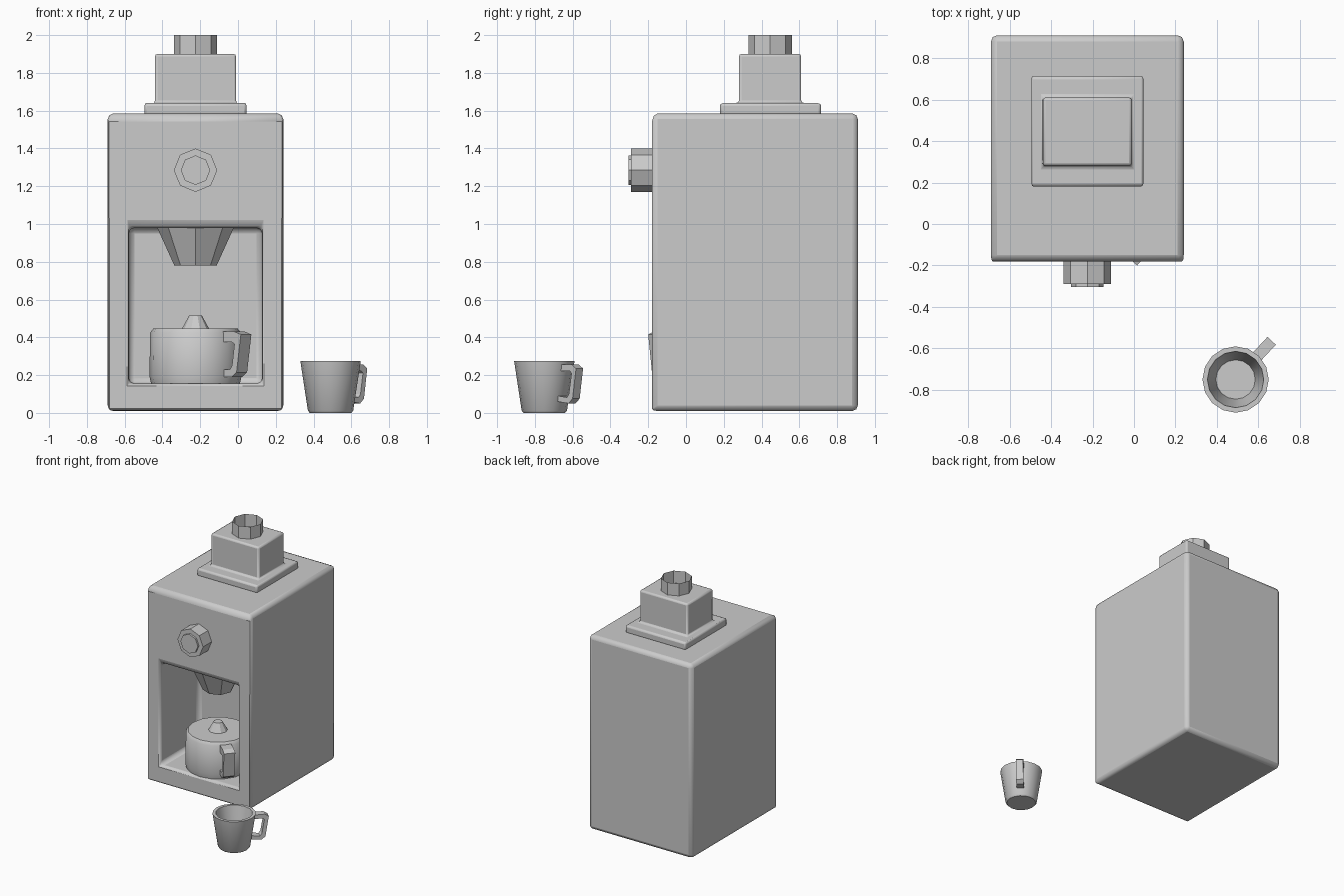
import bpy, bmesh
from math import cos, sin, pi, radians
from mathutils import Vector, Matrix

if "Cube" in bpy.data.objects:
    bpy.data.objects.remove(bpy.data.objects["Cube"])


def finish(name, bm, bevel=0, segments=2, smooth=None, matrix=None):
    bmesh.ops.recalc_face_normals(bm, faces=bm.faces)
    if matrix:
        bm.transform(matrix)
    mesh = bpy.data.meshes.new(name)
    bm.to_mesh(mesh)
    bm.free()
    ob = bpy.data.objects.new(name, mesh)
    bpy.context.collection.objects.link(ob)
    if bevel:
        mod = ob.modifiers.new("bevel", 'BEVEL')
        mod.width, mod.segments, mod.limit_method = bevel, segments, 'ANGLE'
    if smooth:
        bpy.ops.object.select_all(action='DESELECT')
        ob.select_set(True)
        bpy.context.view_layer.objects.active = ob
        bpy.ops.object.shade_smooth_by_angle(angle=radians(smooth))
    return ob


def stepped_box(name, lo, hi, normal, in_lo, in_hi, offset, bevel):
    """Box with a rectangle on one face pushed in or pulled out."""
    lo, hi, n = Vector(lo), Vector(hi), Vector(normal)
    mid = (lo + hi) / 2
    bm = bmesh.new()
    bmesh.ops.create_cube(bm, size=1)
    bm.transform(Matrix.Translation(mid) @ Matrix.Diagonal((*(hi - lo), 1)))
    bm.normal_update()
    face = max(bm.faces, key=lambda f: f.normal.dot(n))
    bmesh.ops.inset_region(bm, faces=[face], thickness=0.02)
    for v in face.verts:
        for i in range(3):
            if not n[i]:
                v.co[i] = in_lo[i] if v.co[i] < mid[i] else in_hi[i]
    new = bmesh.ops.extrude_discrete_faces(bm, faces=[face])["faces"][0]
    bmesh.ops.translate(bm, verts=new.verts, vec=n * offset)
    return finish(name, bm, bevel, smooth=35)


def lathe(name, profile, sides, matrix, caps=True, smooth=None):
    """Spin (radius, height) points around local z."""
    bm = bmesh.new()
    rings = [[bm.verts.new((r * cos(2 * pi * k / sides), r * sin(2 * pi * k / sides), z))
              for k in range(sides)] for r, z in profile]
    for a, b in zip(rings, rings[1:]):
        for k in range(sides):
            j = (k + 1) % sides
            bm.faces.new((a[k], a[j], b[j], b[k]))
    if caps:
        bm.faces.new(rings[0])
        bm.faces.new(rings[-1])
    return finish(name, bm, smooth=smooth, matrix=matrix)


def handle(name, outer, inner, width, matrix):
    """Band between two (radius, height) paths, given a thickness."""
    bm = bmesh.new()
    w = width / 2
    secs = [[bm.verts.new(p) for p in ((o[0], -w, o[1]), (o[0], w, o[1]),
                                       (i[0], w, i[1]), (i[0], -w, i[1]))]
            for o, i in zip(outer, inner)]
    for a, b in zip(secs, secs[1:]):
        for k in range(4):
            j = (k + 1) % 4
            bm.faces.new((a[k], a[j], b[j], b[k]))
    bm.faces.new(secs[0])
    bm.faces.new(secs[-1])
    return finish(name, bm, matrix=matrix)


def at(x, y, z, turn=0, axis='Z'):
    return Matrix.Translation((x, y, z)) @ Matrix.Rotation(radians(turn), 4, axis)


CX = -0.225

# housing with the brewing recess in the front
stepped_box("housing", (-0.69, -0.18, 0.01), (0.24, 0.91, 1.585), (0, -1, 0),
            (-0.578, 0, 0.155), (0.128, 0, 0.98), -0.5, 0.03)

# hopper plate and box on the top
stepped_box("hopper", (-0.495, 0.18, 1.575), (0.045, 0.715, 1.64), (0, 0, 1),
            (-0.44, 0.28, 0), (-0.01, 0.61, 0), 0.26, 0.014)

# open filler tube
lathe("filler_tube", [(0.115, 1.895), (0.115, 2.0)], 8, at(CX, 0.445, 0), caps=False)

# front dial, axis pointing forward
lathe("dial", [(0.115, 0), (0.115, 0.115), (0.078, 0.115), (0.078, 0.13)], 8,
      at(CX, -0.175, 1.285, 90, 'X'))

# filter funnel under the recess roof
lathe("filter_funnel", [(0.112, 0.78), (0.212, 1.0)], 8, at(CX, 0.065, 0))

# coffee pot with lid and knob
lathe("pot", [(0.235, 0.155), (0.244, 0.195), (0.24, 0.425), (0.222, 0.448)], 16,
      at(CX, 0.065, 0), smooth=40)
lathe("pot_lid_knob", [(0.072, 0.446), (0.034, 0.515)], 10, at(CX, 0.065, 0))
handle("pot_handle",
       [(0.2, 0.43), (0.31, 0.43), (0.355, 0.415), (0.325, 0.215), (0.29, 0.19), (0.2, 0.19)],
       [(0.2, 0.375), (0.29, 0.375), (0.31, 0.365), (0.293, 0.25), (0.28, 0.23), (0.2, 0.23)],
       0.085, at(CX, 0.065, 0, -41))

# mug beside the machine
lathe("mug", [(0.11, 0), (0.12, 0.012), (0.16, 0.275), (0.136, 0.275), (0.095, 0.04)], 16,
      at(0.49, -0.75, 0), smooth=40)
handle("mug_handle",
       [(0.14, 0.255), (0.225, 0.255), (0.255, 0.235), (0.23, 0.075), (0.2, 0.05), (0.122, 0.06)],
       [(0.14, 0.222), (0.21, 0.222), (0.222, 0.21), (0.203, 0.1), (0.188, 0.082), (0.122, 0.09)],
       0.055, at(0.49, -0.75, 0, 47))
